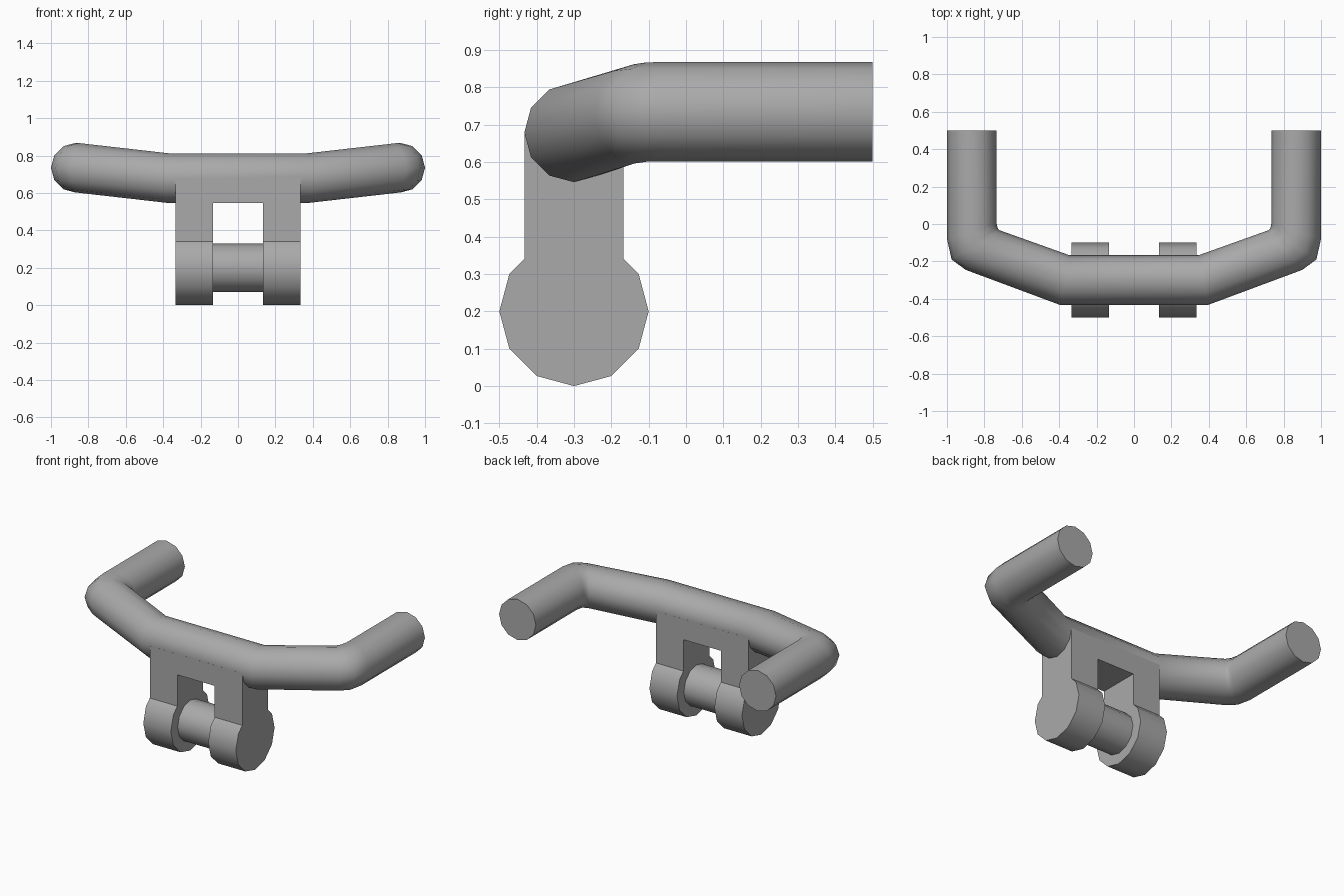
import bpy, bmesh, math
from mathutils import Vector, Matrix

cube = bpy.data.objects.get("Cube")
if cube:
    bpy.data.objects.remove(cube, do_unlink=True)

SIDES = 12
TUBE_R = 0.133
AXIS_Y = -0.3

# Single plain grey
grey = bpy.data.materials.new("plain_grey")
grey.use_nodes = True
colour = (0.4, 0.4, 0.4, 1)
grey.diffuse_color = colour
grey.node_tree.nodes["Principled BSDF"].inputs["Base Color"].default_value = colour


def finish(name, bm):
    bmesh.ops.recalc_face_normals(bm, faces=bm.faces)
    mesh = bpy.data.meshes.new(name)
    bm.to_mesh(mesh)
    bm.free()
    mesh.materials.append(grey)
    obj = bpy.data.objects.new(name, mesh)
    bpy.context.collection.objects.link(obj)
    bpy.ops.object.select_all(action="DESELECT")
    obj.select_set(True)
    bpy.context.view_layer.objects.active = obj
    bpy.ops.object.shade_smooth_by_angle(angle=math.radians(40))
    return obj


def box(name, low, high):
    bm = bmesh.new()
    low, high = Vector(low), Vector(high)
    size = Matrix.Diagonal((high - low).to_4d())
    bmesh.ops.create_cube(bm, size=1, matrix=Matrix.Translation((low + high) / 2) @ size)
    return finish(name, bm)


def cylinder_x(name, x0, x1, radius, z):
    """Twelve-sided cylinder lying along x."""
    bm = bmesh.new()
    rings = []
    for x in (x0, x1):
        ring = []
        for i in range(SIDES):
            a = math.tau * i / SIDES
            ring.append(bm.verts.new((x, AXIS_Y + radius * math.cos(a), z + radius * math.sin(a))))
        rings.append(ring)
    bridge(bm, rings)
    return finish(name, bm)


def bridge(bm, rings):
    for a, b in zip(rings, rings[1:]):
        for i in range(SIDES):
            j = (i + 1) % SIDES
            bm.faces.new((a[i], a[j], b[j], b[i]))
    bm.faces.new(rings[0])
    bm.faces.new(rings[-1])


# Bent handlebar: each station is inner edge, outer edge and centre height
stations = [
    ((0.345, -0.167), (0.395, -0.433), 0.679),
    ((0.72, -0.033), (0.9, -0.245), 0.729),
    ((0.73, -0.02), (0.975, -0.19), 0.734),
    ((0.734, 0.0), (1.0, -0.08), 0.735),
    ((0.734, 0.5), (1.0, 0.5), 0.735),
]
bm = bmesh.new()
rings = []
for side, order in ((-1, stations[::-1]), (1, stations)):
    for inner, outer, z in order:
        p = Vector((side * inner[0], inner[1], z))
        q = Vector((side * outer[0], outer[1], z))
        ring = []
        for i in range(SIDES):
            a = math.tau * i / SIDES
            point = (p + q) / 2 + (q - p) / 2 * math.cos(a)
            point.z += TUBE_R * math.sin(a)
            ring.append(bm.verts.new(point))
        rings.append(ring)
bridge(bm, rings)
finish("handlebar", bm)

# Clamp: top bridge, two legs with round lobes, and the pin between them
GAP, OUT = 0.135, 0.334
front, back = AXIS_Y - TUBE_R, AXIS_Y + TUBE_R
box("clamp_bridge", (-GAP, front, 0.545), (GAP, back, 0.68))
for label, s in (("left", 1), ("right", -1)):
    x0, x1 = sorted((s * GAP, s * OUT))
    box(label + "_leg", (x0, front, 0.25), (x1, back, 0.68))
    cylinder_x(label + "_lobe", x0, x1, 0.2, 0.2)
cylinder_x("pin", -GAP, GAP, 0.13, 0.2)
